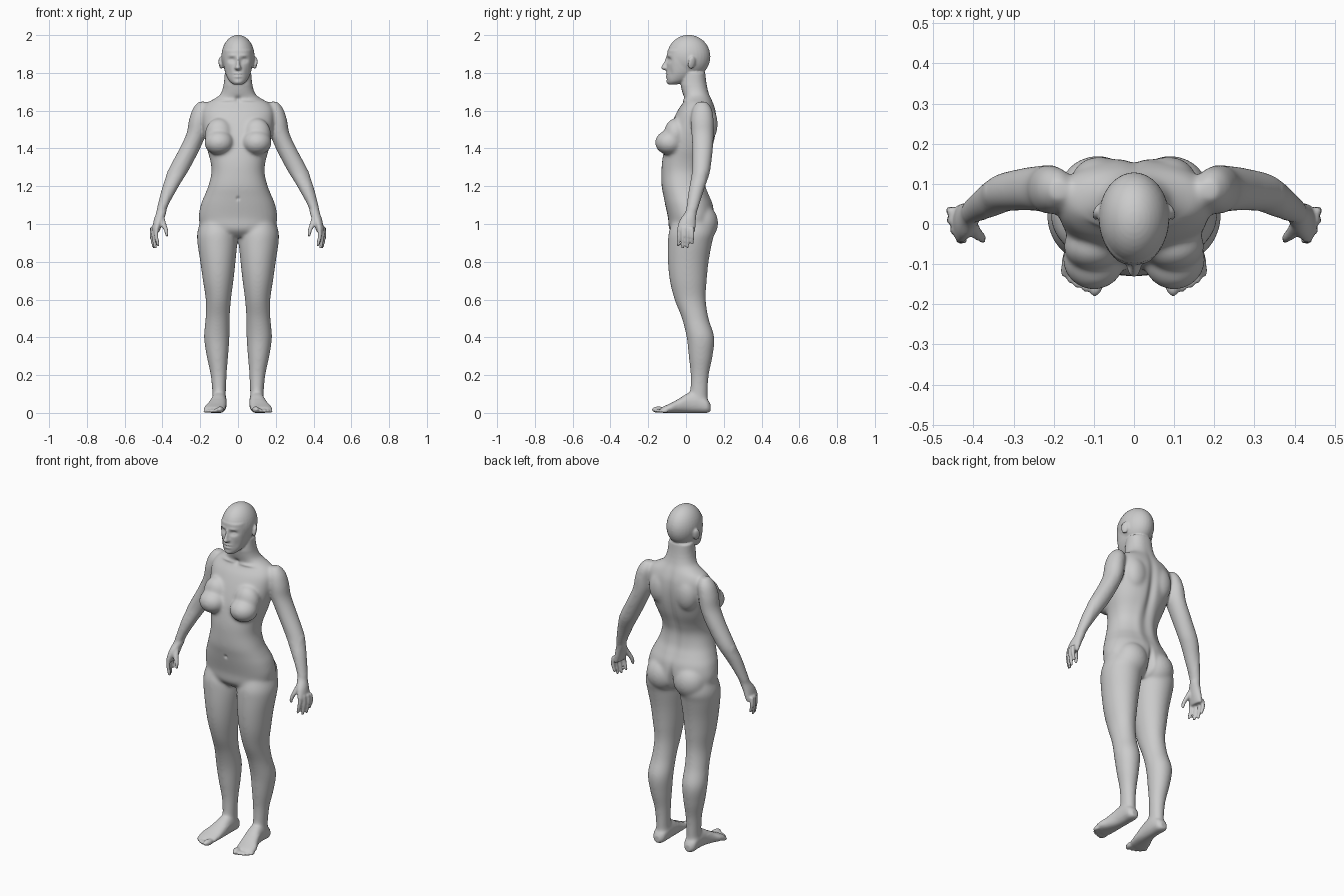
import bpy, bmesh, math
from mathutils import Matrix, Vector, Euler

bm = bmesh.new()
SEG = 32


def spline(rows, steps=6):
    """Catmull-Rom interpolation through rows of numbers."""
    out = []
    for i in range(len(rows) - 1):
        p0, p1 = rows[max(i - 1, 0)], rows[i]
        p2, p3 = rows[i + 1], rows[min(i + 2, len(rows) - 1)]
        for k in range(steps):
            t = k / steps
            out.append([0.5 * (2 * b + (c - a) * t + (2 * a - 5 * b + 4 * c - d) * t * t
                               + (3 * b - a - 3 * c + d) * t ** 3)
                        for a, b, c, d in zip(p0, p1, p2, p3)])
    return out + [list(rows[-1])]


def loft(rows, s=1, axis='z', power=2.0):
    """Closed loft; each row is (t, u0, u1, v0, v1): position on the axis and extents."""
    rings = []
    for t, u0, u1, v0, v1 in spline(rows):
        ring = []
        for i in range(SEG):
            a = 2 * math.pi * i / SEG
            c, d = math.cos(a), math.sin(a)
            c = math.copysign(abs(c) ** (2 / power), c)
            d = math.copysign(abs(d) ** (2 / power), d)
            u = (u0 + u1) / 2 + (u1 - u0) / 2 * c
            v = (v0 + v1) / 2 + (v1 - v0) / 2 * d
            ring.append(bm.verts.new((s * u, v, t) if axis == 'z' else (s * u, t, v)))
        rings.append(ring)
    faces = [bm.faces.new((a[i], a[(i + 1) % SEG], b[(i + 1) % SEG], b[i]))
             for a, b in zip(rings, rings[1:]) for i in range(SEG)]
    faces += [bm.faces.new(rings[0]), bm.faces.new(rings[-1])]
    bmesh.ops.recalc_face_normals(bm, faces=faces)


def blob(c, r, rot=(0, 0, 0), s=1):
    """Ellipsoid, mirrored in x when s is -1."""
    e = Euler((rot[0], s * rot[1], s * rot[2]))
    m = Matrix.Translation((s * c[0], c[1], c[2])) @ e.to_matrix().to_4x4() @ Matrix.Diagonal((*r, 1))
    bmesh.ops.create_uvsphere(bm, u_segments=32, v_segments=20, radius=1, matrix=m)


def finger(pts, s):
    """Finger through (x, y, z, radius) points, rounded at the tip."""
    loft([(z, x - r, x + r, y - r, y + r) for x, y, z, r in pts], s)
    x, y, z, r = pts[-1]
    blob((x, y, z), (r, r, r), s=s)


# torso and neck: z, half width, front, back
torso = [(.93, .10, -.05, .09), (.97, .185, -.088, .14), (1.03, .208, -.095, .15),
         (1.10, .198, -.11, .143), (1.15, .178, -.12, .122), (1.2, .158, -.129, .102),
         (1.27, .141, -.13, .096), (1.33, .146, -.127, .112), (1.4, .165, -.115, .14),
         (1.47, .18, -.098, .157), (1.54, .19, -.073, .163), (1.6, .19, -.045, .158),
         (1.64, .165, -.018, .145), (1.665, .122, -.01, .134), (1.69, .092, -.018, .123),
         (1.74, .076, -.028, .11), (1.80, .07, -.02, .102)]
loft([(z, -w, w, f, b) for z, w, f, b in torso], power=2.25)

# head: cranium, face and jaw, nose
blob((0, .014, 1.886), (.088, .115, .115))
face = [(1.738, .022, -.092, -.05), (1.755, .045, -.1, 0), (1.79, .064, -.103, .05),
        (1.83, .075, -.102, .08), (1.87, .08, -.101, .09), (1.92, .078, -.098, .09)]
loft([(z, -w, w, f, b) for z, w, f, b in face], power=2.2)
nose = [(1.814, .013, -.116), (1.826, .018, -.133), (1.838, .013, -.128),
        (1.855, .010, -.119), (1.885, .009, -.106)]
loft([(z, -w, w, f, -.07) for z, w, f in nose])

leg = [(1.04, .03, .19, -.06, .13), (.96, .008, .215, -.09, .15), (.9, .004, .215, -.096, .138),
       (.8, .013, .2, -.096, .12), (.7, .024, .186, -.086, .11), (.6, .037, .171, -.061, .105),
       (.5, .044, .172, -.022, .12), (.4, .045, .18, .003, .15), (.3, .052, .166, .014, .141),
       (.2, .06, .145, .024, .121), (.1, .064, .136, .022, .115), (.04, .065, .136, .03, .115)]
foot = [(.13, .085, .118, .008, .045), (.11, .066, .136, .0, .075), (.06, .06, .14, .0, .11),
        (.01, .06, .145, .0, .105), (-.04, .062, .16, .0, .074), (-.08, .066, .178, .0, .052),
        (-.115, .072, .178, .0, .036), (-.13, .08, .16, .002, .028)]
arm = [(1.648, .165, .21, .06, .11), (1.61, .15, .24, .035, .137), (1.55, .158, .26, .025, .147),
       (1.48, .168, .273, .028, .147), (1.4, .2, .31, .033, .143), (1.29, .257, .368, .032, .13),
       (1.24, .288, .385, .025, .117), (1.185, .321, .403, .015, .097), (1.09, .373, .427, .003, .066),
       (1.06, .38, .433, -.006, .057), (1.02, .393, .446, -.033, .052), (.975, .41, .453, -.047, .05),
       (.955, .42, .45, -.043, .045)]

for s in (1, -1):
    # legs, buttocks and feet with toes
    loft(leg, s)
    blob((.09, .083, 1.005), (.095, .087, .1), s=s)
    loft(foot, s, 'y', 2.3)
    for x, y, r in ((.094, -.145, .019), (.119, -.147, .0125), (.139, -.139, .012),
                    (.157, -.127, .0115), (.172, -.112, .011)):
        blob((x, y, r * .9), (r, r * 1.9, r * .9), (0, 0, .15), s)
    # chest
    blob((.1, -.087, 1.431), (.078, .077, .066), s=s)
    blob((.1, -.055, 1.475), (.075, .062, .085), s=s)
    # shoulder blades
    blob((.085, .11, 1.53), (.07, .058, .1), s=s)
    # arms with palms, fingers and thumbs
    loft(arm, s)
    for x, y, z in ((.423, -.039, .89), (.438, -.016, .877), (.446, .009, .88), (.448, .034, .9)):
        finger([(x + .006, y * .9, .985, .0105), (x + .01, y, .94, .0105), (x, y - .002, z, .0085)], s)
    finger([(.408, .005, 1.045, .016), (.395, -.02, 1.0, .0155), (.38, -.034, .965, .0115),
            (.376, -.038, .942, .0095)], s)
    # ears
    blob((.091, .03, 1.853), (.009, .021, .034), (-.15, .15, .45), s)

# fuse all parts into one skin
me = bpy.data.meshes.new("body_parts")
bm.to_mesh(me)
bm.free()
body = bpy.data.objects.new("body", me)
bpy.context.collection.objects.link(body)
mod = body.modifiers.new("fuse", 'REMESH')
mod.mode = 'VOXEL'
mod.voxel_size = .0056
bpy.context.view_layer.update()
skin = bpy.data.meshes.new_from_object(body.evaluated_get(bpy.context.evaluated_depsgraph_get()))
body.modifiers.clear()
body.data = skin

# soften the joins, more on the trunk and limbs than on head, hands and toes
bm = bmesh.new()
bm.from_mesh(skin)
broad = [v for v in bm.verts if .07 < v.co.z < 1.73 and abs(v.co.x) < .37]
for verts, n in ((broad, 18), (bm.verts[:], 2)):
    for _ in range(n):
        bmesh.ops.smooth_vert(bm, verts=verts, factor=.5, use_axis_x=True, use_axis_y=True, use_axis_z=True)

# sculpted details: centre, radii, push in y
paired = [((.034, -.098, 1.868), (.019, .04, .012), .014),    # eye sockets
          ((.034, -.09, 1.866), (.011, .03, .006), -.006),    # eyes
          ((.034, -.1, 1.892), (.024, .03, .007), -.004),     # brows
          ((.05, -.09, 1.80), (.015, .03, .025), .005),       # cheeks
          ((.085, -.02, 1.655), (.06, .03, .008), -.008),     # collarbones
          ((.05, .12, 1.25), (.025, .06, .12), .006)]         # back muscles
single = [((0, -.1, 1.796), (.02, .03, .0055), -.006),        # upper lip
          ((0, -.1, 1.780), (.018, .03, .0055), -.006),       # lower lip
          ((0, -.1, 1.7885), (.022, .03, .003), .004),        # mouth line
          ((0, -.095, 1.750), (.018, .03, .010), -.005),      # chin
          ((0, -.02, 1.66), (.015, .03, .015), .012),         # throat hollow
          ((0, .15, 1.42), (.022, .07, .2), -.014),           # spine
          ((0, .16, .98), (.014, .08, .075), -.03),           # cleft
          ((0, -.12, 1.135), (.008, .04, .01), .008)]         # navel
dents = single + paired + [((-c[0], c[1], c[2]), r, p) for c, r, p in paired]
for v in bm.verts:
    x, y, z = v.co
    push = 0
    for c, r, p in dents:
        dz = (z - c[2]) / r[2]
        if abs(dz) < 2.5:
            push += p * math.exp(-dz * dz - ((x - c[0]) / r[0]) ** 2 - ((y - c[1]) / r[1]) ** 2)
    v.co.y += push
for f in bm.faces:
    f.smooth = True
bm.to_mesh(skin)
bm.free()
